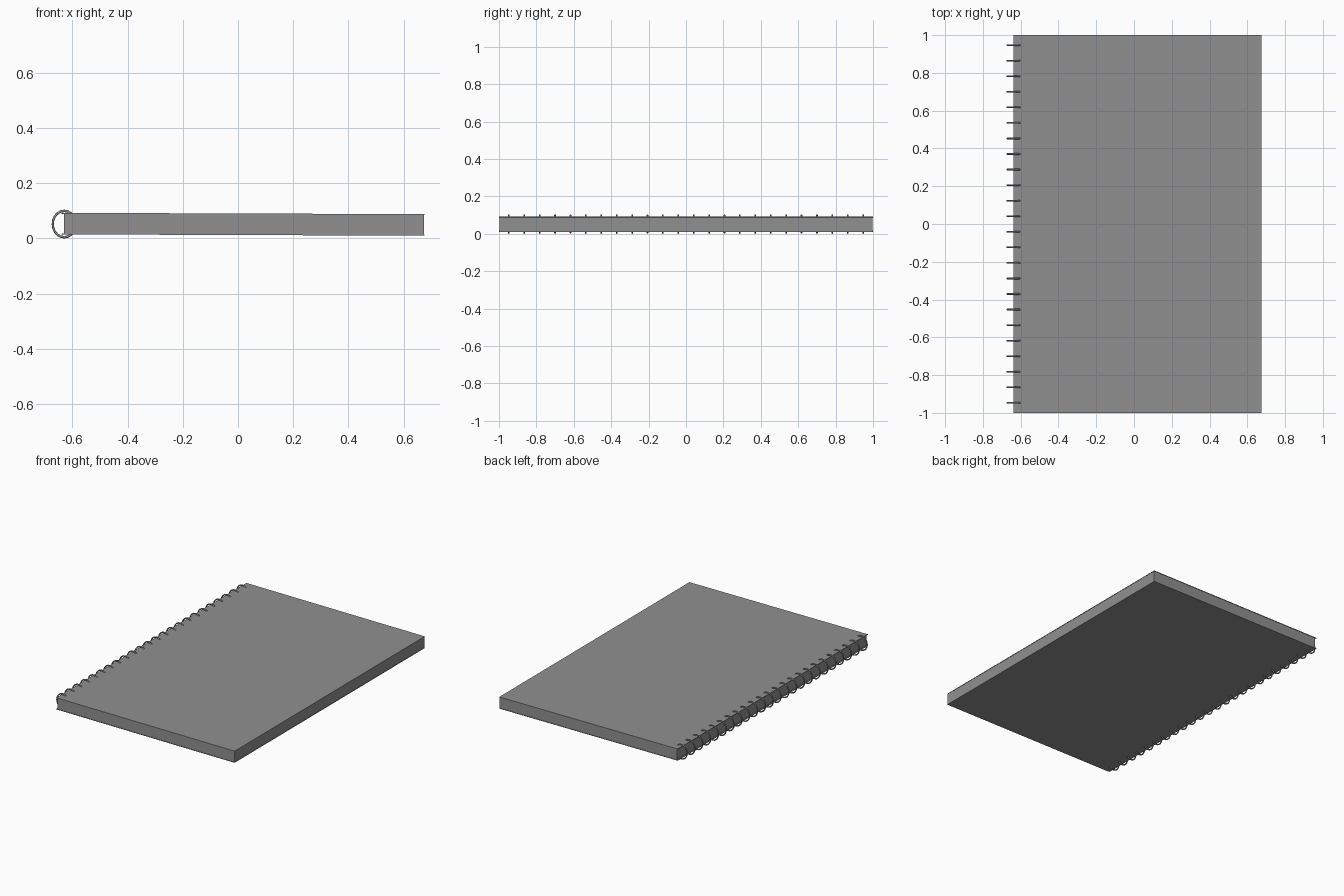
import bpy, math

if "Cube" in bpy.data.objects:
    bpy.data.objects.remove(bpy.data.objects["Cube"])

TILT = math.radians(0.2)   # book lies very slightly tilted
CX, CZ = 0.02, 0.0515

# Dark grey shared by all parts
grey = bpy.data.materials.new("dark_grey")
grey.diffuse_color = (0.28, 0.28, 0.28, 1)
grey.use_nodes = True
grey.node_tree.nodes["Principled BSDF"].inputs["Base Color"].default_value = grey.diffuse_color


def slab(name, x0, x1, y_half, z0, z1):
    xm, zm = (x0 + x1) / 2, (z0 + z1) / 2
    # place along the tilted book axis
    dx, dz = xm - CX, zm - CZ
    bpy.ops.mesh.primitive_cube_add(
        size=1, location=(xm + dz * TILT, 0, CZ + dz - dx * TILT),
        rotation=(0, TILT, 0))
    ob = bpy.context.object
    ob.name = name
    ob.scale = (x1 - x0, 2 * y_half, z1 - z0)
    ob.data.materials.append(grey)
    return ob


# Paper block and two thin covers
slab("page_block", -0.631, 0.6735, 0.998, 0.015, 0.088)
slab("front_cover", -0.639, 0.675, 1.0, 0.087, 0.0905)
slab("back_cover", -0.639, 0.675, 1.0, 0.0125, 0.016)

# Wire binding rings along the spine
COUNT = 24
bpy.ops.mesh.primitive_torus_add(major_radius=0.0478, minor_radius=0.0045,
                                 major_segments=20, minor_segments=8,
                                 rotation=(math.pi / 2, 0, 0))
ring = bpy.context.object
ring.scale = (0.87, 1, 1)
bpy.ops.object.transform_apply(rotation=True, scale=True, location=False)
bpy.ops.object.shade_smooth()
ring.name = "binding_ring_01"
ring.data.materials.append(grey)
for i in range(COUNT):
    ob = ring
    if i:
        ob = bpy.data.objects.new(f"binding_ring_{i + 1:02d}", ring.data)
        bpy.context.collection.objects.link(ob)
    ob.location = (-0.6295, -0.947 + i * 1.894 / (COUNT - 1), 0.0523)
